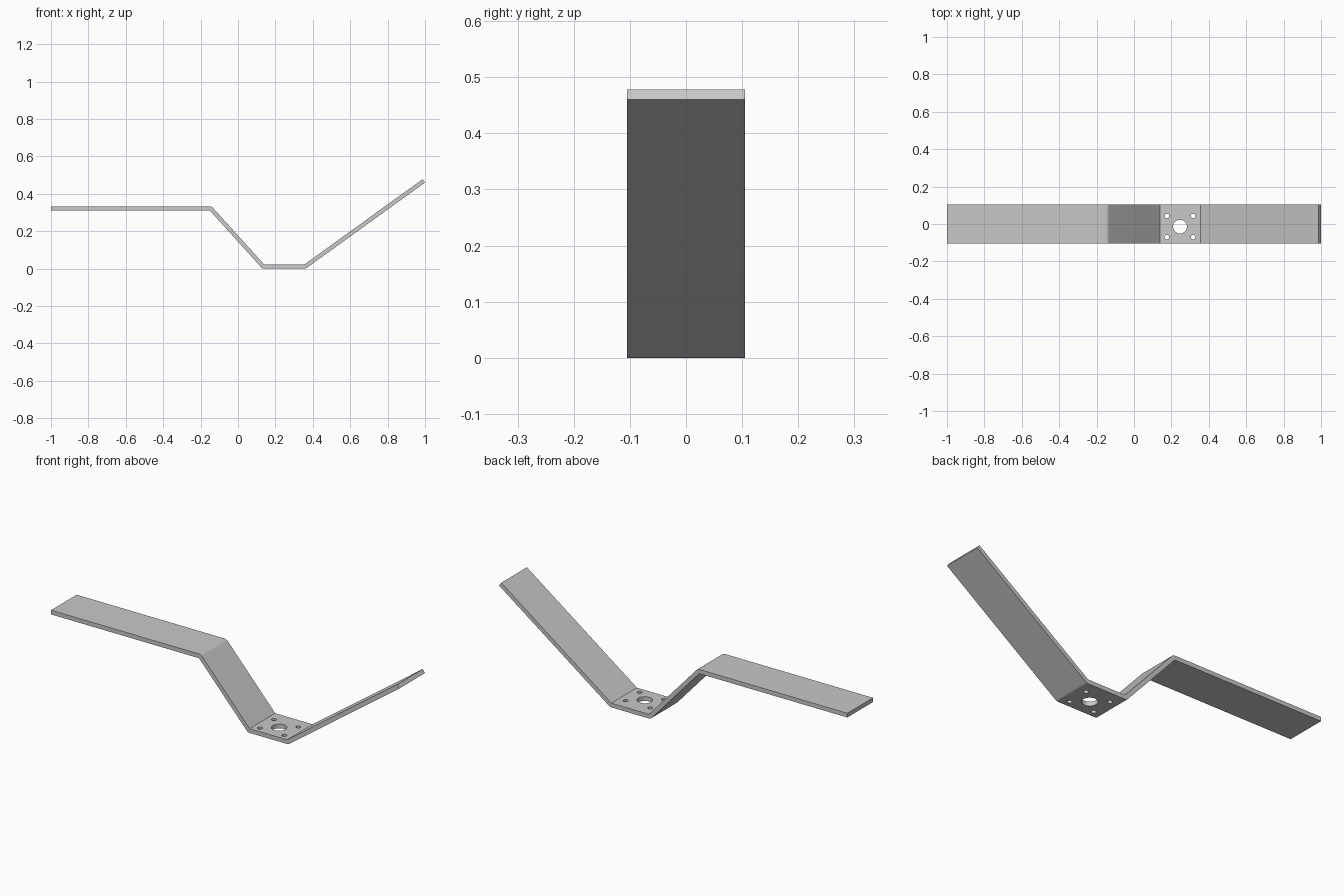
import bpy
import bmesh
from math import asin, atan2, cos, sin, pi
from mathutils import Vector

cube = bpy.data.objects.get("Cube")
if cube:
    bpy.data.objects.remove(cube, do_unlink=True)

T = 0.022            # sheet thickness
HALF_WIDTH = 0.105
ARC_STEPS = 8

steel = bpy.data.materials.new("light grey steel")
steel.use_nodes = True
colour = (0.58, 0.58, 0.58, 1)
steel.diffuse_color = colour
steel.node_tree.nodes["Principled BSDF"].inputs["Base Color"].default_value = colour


def arc(centre, start, end):
    """Outer side of a bend, radius one sheet thickness."""
    angles = [start + (end - start) * i / ARC_STEPS for i in range(ARC_STEPS + 1)]
    return [centre + T * Vector((cos(a), sin(a))) for a in angles]


# Inner corners of the three bends and the raised tip, in the x-z plane
upper_bend = Vector((-0.15, 0.31))
lower_bend = Vector((0.14, T))
arm_bend = Vector((0.355, T))
arm_tip = Vector((0.987, 0.478))

# Angles of the sloping web and the raised arm
span = lower_bend - upper_bend
web = atan2(-span.y, span.x) + asin(T / span.length)
rise = arm_tip - arm_bend
arm = atan2(rise.y, rise.x)

# Closed side profile: top surface left to right, then underside back
profile = [Vector((-1, 0.31 + T))]
profile += arc(upper_bend, pi / 2, pi / 2 - web)
profile += [lower_bend, arm_bend, arm_tip]
profile += [arm_tip + T * Vector((sin(arm), -cos(arm)))]
profile += arc(arm_bend, arm - pi / 2, -pi / 2)
profile += arc(lower_bend, -pi / 2, -pi / 2 - web)
profile += [upper_bend, Vector((-1, 0.31))]

# Bent strip
bm = bmesh.new()
side = bm.faces.new([bm.verts.new((p.x, -HALF_WIDTH, p.y)) for p in profile])
swept = bmesh.ops.extrude_face_region(bm, geom=[side])
moved = [v for v in swept["geom"] if isinstance(v, bmesh.types.BMVert)]
bmesh.ops.translate(bm, verts=moved, vec=(0, 2 * HALF_WIDTH, 0))
bmesh.ops.recalc_face_normals(bm, faces=bm.faces)
mesh = bpy.data.meshes.new("bent_bracket")
bm.to_mesh(mesh)
bm.free()
bracket = bpy.data.objects.new("bent_bracket", mesh)
bpy.context.collection.objects.link(bracket)
mesh.materials.append(steel)
bpy.context.view_layer.objects.active = bracket


def drill(x, y, radius):
    """Cut a round hole straight through the base."""
    bpy.ops.mesh.primitive_cylinder_add(vertices=32, radius=radius, depth=0.1,
                                        location=(x, y, T / 2))
    cutter = bpy.context.object
    cutter.name = "hole_cutter"
    cutter.hide_render = True
    cutter.data.materials.append(steel)
    bpy.context.view_layer.objects.active = bracket
    mod = bracket.modifiers.new("hole", "BOOLEAN")
    mod.operation = "DIFFERENCE"
    mod.solver = "EXACT"
    mod.object = cutter
    bpy.ops.object.modifier_apply(modifier=mod.name)
    bpy.data.objects.remove(cutter, do_unlink=True)


# Centre hole and four screw holes
HOLE_X, HOLE_Y = 0.246, -0.014
drill(HOLE_X, HOLE_Y, 0.037)
for sx in (-1, 1):
    for sy in (-1, 1):
        drill(HOLE_X + sx * 0.07, HOLE_Y + sy * 0.057, 0.012)

# Smooth bends and hole walls, sharp sheet edges
bpy.ops.object.select_all(action="DESELECT")
bracket.select_set(True)
bpy.context.view_layer.objects.active = bracket
bpy.ops.object.shade_smooth_by_angle(angle=pi / 6)
